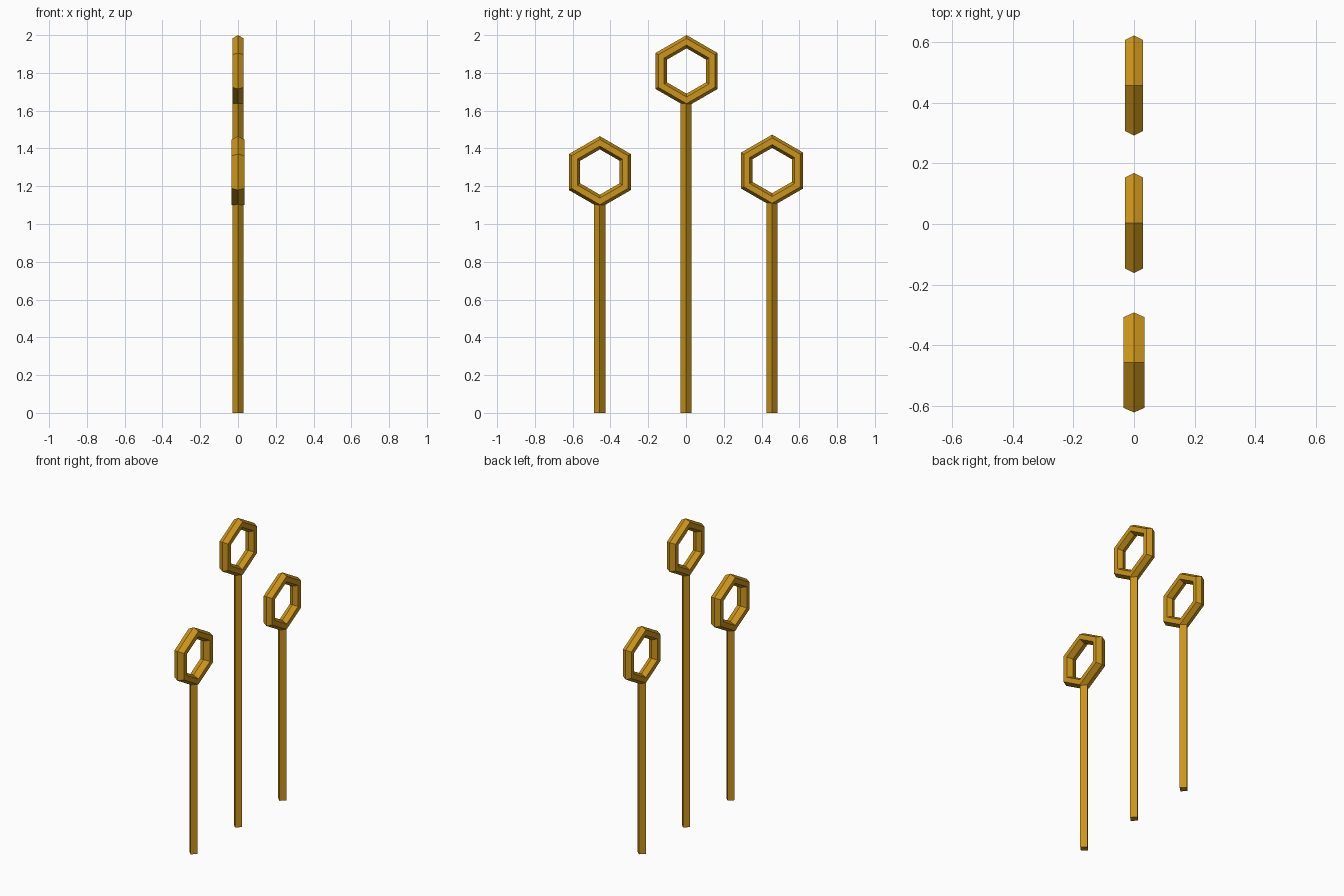
import bpy
from math import pi

if "Cube" in bpy.data.objects:
    bpy.data.objects.remove(bpy.data.objects["Cube"])

gold = bpy.data.materials.new("gold")
gold.diffuse_color = (0.6, 0.3, 0.01, 1)
gold.use_nodes = True
gold.node_tree.nodes["Principled BSDF"].inputs["Base Color"].default_value = gold.diffuse_color

RING_R, TUBE_R, POLE_R = 0.155, 0.035, 0.03


def finish(name):
    obj = bpy.context.object
    obj.name = name
    obj.data.materials.append(gold)
    return obj


def hoop(name, y, ring_y, z, thickness=1.0):
    # Six-sided ring standing in the YZ plane, one corner up
    bpy.ops.mesh.primitive_torus_add(
        major_segments=6, minor_segments=6, major_radius=RING_R,
        minor_radius=TUBE_R, location=(0, ring_y, z), rotation=(0, pi / 2, 0))
    finish(name + "_ring").scale.z = thickness

    # Four-sided pole ending inside the bottom corner of the ring
    top = z - RING_R
    bpy.ops.mesh.primitive_cylinder_add(
        vertices=4, radius=POLE_R, depth=top, location=(0, y, top / 2))
    finish(name + "_pole")


hoop("middle_hoop", 0.0, 0.003, 1.81)
hoop("front_hoop", -0.457, -0.456, 1.275, 1.14)
hoop("back_hoop", 0.455, 0.456, 1.283)
